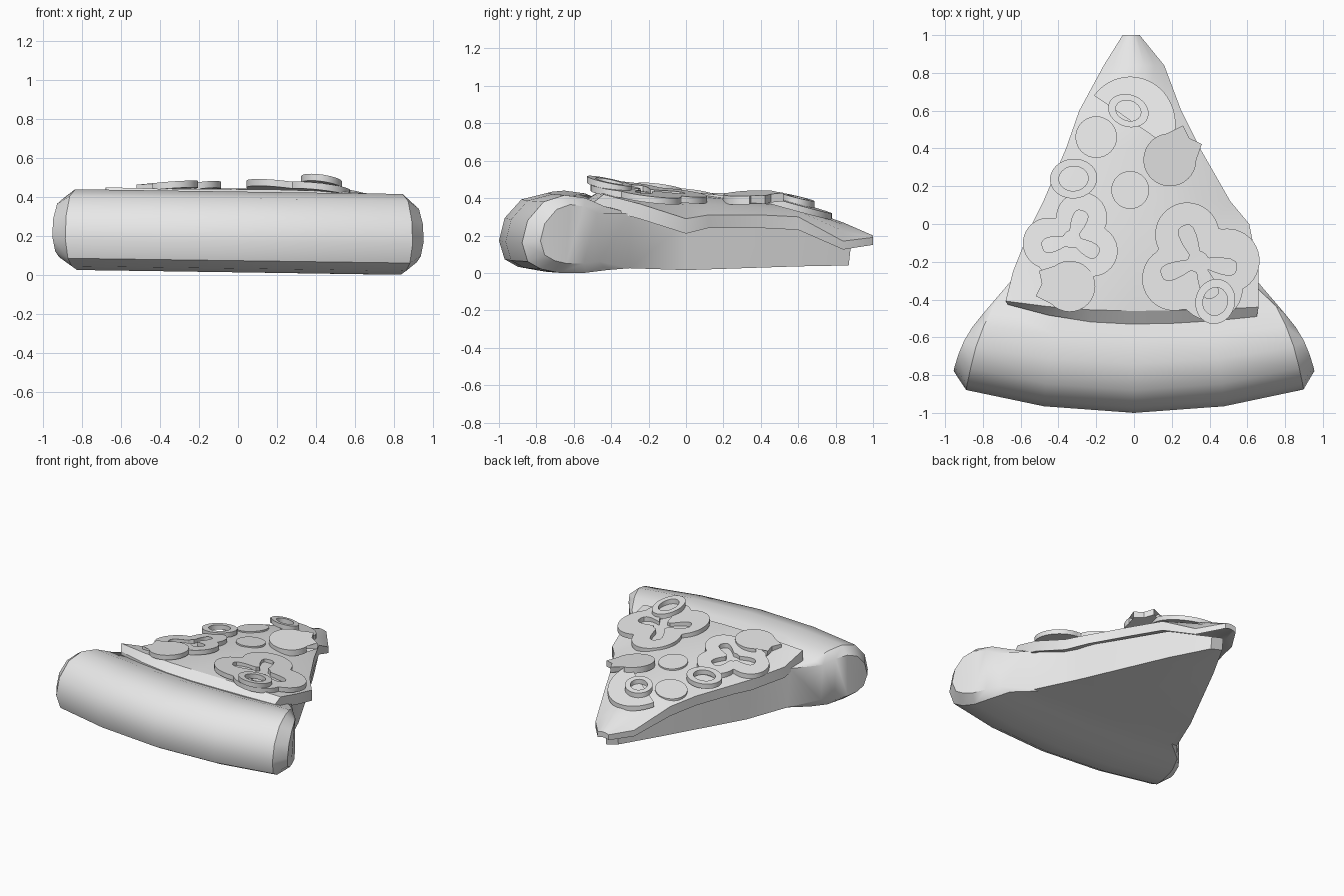
import bpy, bmesh
from math import cos, sin, pi, radians, exp, sqrt

if "Cube" in bpy.data.objects:
    bpy.data.objects.remove(bpy.data.objects["Cube"])

grey = bpy.data.materials.new("plain grey")
grey.use_nodes = True
grey.diffuse_color = (0.8, 0.8, 0.8, 1)
grey.node_tree.nodes["Principled BSDF"].inputs["Base Color"].default_value = (0.8, 0.8, 0.8, 1)


def finish(name, bm, angle=35):
    bmesh.ops.recalc_face_normals(bm, faces=bm.faces)
    mesh = bpy.data.meshes.new(name)
    bm.to_mesh(mesh)
    bm.free()
    mesh.materials.append(grey)
    ob = bpy.data.objects.new(name, mesh)
    bpy.context.collection.objects.link(ob)
    bpy.ops.object.select_all(action='DESELECT')
    ob.select_set(True)
    bpy.context.view_layer.objects.active = ob
    bpy.ops.object.shade_smooth_by_angle(angle=radians(angle))


# Dough and rolled crust: a (y, z, half width) profile loop swept across x
profile = [(.88, .13, .05), (.6, .24, .2), (0, .27, .5), (-.3, .32, .65),
           (-.47, .355, .8), (-.6, .4, .855), (-.74, .415, .9), (-.88, .38, .93),
           (-.97, .28, .95), (-1, .16, .955), (-.97, .06, .94), (-.9, .02, .92),
           (-.78, 0, .89), (-.6, 0, .85), (-.45, .015, .79), (-.3, .025, .63),
           (0, .015, .5), (.6, .035, .2), (.87, .04, .05)]
bm = bmesh.new()
columns = []
for u in (-1, -.93, -.5, 0, .5, .94, 1):
    column = []
    for y, z, w in profile:
        bend = max(0, min(1, (-.3 - y) / .6)) * .14
        if abs(u) == 1 and w > .7:      # rounded crust ends
            y += (-.66 - y) * .24
            z += (.21 - z) * .24
        column.append(bm.verts.new((u * w, y + bend * u * u, z + .013 * (1 - u))))
    columns.append(column)
n = len(profile)
for a, b in zip(columns, columns[1:]):
    for i in range(n):
        j = (i + 1) % n
        bm.faces.new((a[i], a[j], b[j], b[i]))
for c in (columns[0], columns[-1]):
    for i in range(n // 2 - 1):
        bm.faces.new((c[i], c[i + 1], c[n - 2 - i], c[n - 1 - i]))
    m = n // 2
    bm.faces.new((c[m - 1], c[m], c[m + 1]))
finish("dough_and_crust", bm)

# Cheese rows: y, left x, right x, left, middle and right heights, thickness
rows = [(-.53, -.67, .65, .40, .395, .38, .035), (-.46, -.68, .66, .45, .44, .42, .08),
        (-.25, -.64, .66, .375, .445, .37, .08), (0, -.54, .61, .35, .425, .29, .08),
        (.12, -.48, .51, .34, .415, .31, .07), (.4, -.36, .35, .33, .38, .31, .07),
        (.6, -.29, .25, .31, .355, .30, .07), (.84, -.16, .16, .19, .27, .17, .045),
        (1, -.06, .03, .19, .2, .19, .04)]


def row_height(row, x):
    xl, xr, zl, zm, zr = row[1:6]
    u = max(-1, min(1, (2 * x - xl - xr) / (xr - xl)))
    return zm + ((zr if u > 0 else zl) - zm) * u * u


def height(x, y):
    y = max(rows[0][0], min(rows[-1][0], y))
    for a, b in zip(rows, rows[1:]):
        if y <= b[0]:
            t = (y - a[0]) / (b[0] - a[0])
            return row_height(a, x) * (1 - t) + row_height(b, x) * t


bm = bmesh.new()
grids = ([], [])
for k, row in enumerate(rows):
    for layer, grid in enumerate(grids):
        line = []
        for u in (-1, -.67, -.33, 0, .33, .67, 1):
            x = (row[1] + row[2]) / 2 + u * (row[2] - row[1]) / 2
            y = row[0] + max(0, .08 - k * .04) * u * u * (1.3 if u < 0 else .5)
            line.append(bm.verts.new((x, y, row_height(row, x) - layer * row[6])))
        grid.append(line)
rims = []
for grid in grids:
    for a, b in zip(grid, grid[1:]):
        for i in range(len(a) - 1):
            bm.faces.new((a[i], a[i + 1], b[i + 1], b[i]))
    rims.append(grid[0] + [r[-1] for r in grid[1:-1]] + grid[-1][::-1]
                + [r[0] for r in grid[-2:0:-1]])
for i in range(len(rims[0])):
    bm.faces.new((rims[0][i - 1], rims[0][i], rims[1][i], rims[1][i - 1]))
finish("cheese", bm, 30)


# Toppings: flat outlines with an optional hole, laid along the cheese
def topping(name, x, y, outline, hole=None, thick=.035, lift=.025, slope=None):
    d = .14
    gx, gy = slope or ((height(x + d, y) - height(x - d, y)) / (2 * d),
                       (height(x, y + d) - height(x, y - d)) / (2 * d))
    z = height(x, y) + lift
    bm = bmesh.new()

    def ring(points, drop):
        return [bm.verts.new((x + px, y + py, z + gx * px + gy * py - drop)) for px, py in points]

    def bridge(a, b):
        for i in range(len(a)):
            j = (i + 1) % len(a)
            bm.faces.new((a[i], a[j], b[j], b[i]))

    upper, lower = ring(outline, 0), ring(outline, thick)
    bridge(upper, lower)
    if hole:
        hole_upper, hole_lower = ring(hole, 0), ring(hole, thick)
        bridge(hole_upper, hole_lower)
        bridge(upper, hole_upper)
        bridge(lower, hole_lower)
    else:
        bm.faces.new(upper)
        bm.faces.new(lower)
        bmesh.ops.triangulate(bm, faces=[f for f in bm.faces if len(f.verts) > 4])
    finish(name, bm)


def turned(points, degrees):
    c, s = cos(radians(degrees)), sin(radians(degrees))
    return [(x * c - y * s, x * s + y * c) for x, y in points]


def oval(rx, ry, start=0, end=360, count=32):
    steps = count if end - start == 360 else count - 1
    angles = [radians(start + (end - start) * i / steps) for i in range(count)]
    return [(rx * cos(a), ry * sin(a)) for a in angles]


def radial(radius, count=80):
    angles = [2 * pi * i / count for i in range(count)]
    return [(radius(a) * cos(a), radius(a) * sin(a)) for a in angles]


def angle_from(a, arm):
    return (a - radians(arm) + pi) % (2 * pi) - pi


# Outer edge of a pepper ring: the union of round lobes
def lobes(arms, d, r):
    return radial(lambda a: max(d * cos(angle_from(a, m)) + sqrt(r * r - (d * sin(angle_from(a, m))) ** 2)
                                for m in arms))


# Hole of a pepper ring: rounded fingers
def fingers(arms, base, bump, width):
    return radial(lambda a: base + bump * sum(exp(-(angle_from(a, m) / width) ** 4) for m in arms))


# Mushroom slice: a round cap with two notches beside a flared stem
def mushroom(r, turn):
    points = oval(r, r, 48, 312, 24)
    points += [(r * .35, -r * .3), (r * 1.25, -r * .5), (r * 1.1, 0), (r * 1.3, r * .5), (r * .5, r * .3)]
    return turned(points, turn)


topping("sausage_slice_middle", -.02, .18, oval(.1, .1), lift=.008)
topping("sausage_slice_left", -.2, .46, oval(.11, .11), lift=.008)
topping("sausage_slice_tip", -.02, .53, oval(.24, .25, -30, 143), lift=.025, slope=(-.03, -.28))

topping("pepper_ring_left", -.33, -.08, lobes((65, 190, 255, -30), .125, .135),
        fingers((68, 195, -30), .045, .115, .42), lift=.028)
topping("pepper_ring_right", .34, -.2, lobes((112, 2, 215, 295), .155, .17),
        fingers((112, -10, 200, 292), .055, .15, .36), lift=.025, slope=(-.1, -.12))

topping("mushroom_left", -.34, -.33, mushroom(.135, 175), lift=.042, slope=(.07, -.05))
topping("mushroom_right", .19, .34, mushroom(.14, 48), thick=.045, lift=.058, slope=(-.1, .05))

for name, x, y, rx, ry, turn, lift, slope in (
        ("olive_ring_tip", -.03, .6, .11, .085, -20, .05, (-.05, -.25)),
        ("olive_ring_left", -.32, .24, .125, .105, 5, .05, (.08, -.1)),
        ("olive_ring_right", .43, -.41, .105, .12, -15, .065, (-.12, -.2))):
    topping(name, x, y, turned(oval(rx, ry), turn), turned(oval(rx * .62, ry * .62), turn),
            lift=lift, slope=slope)
